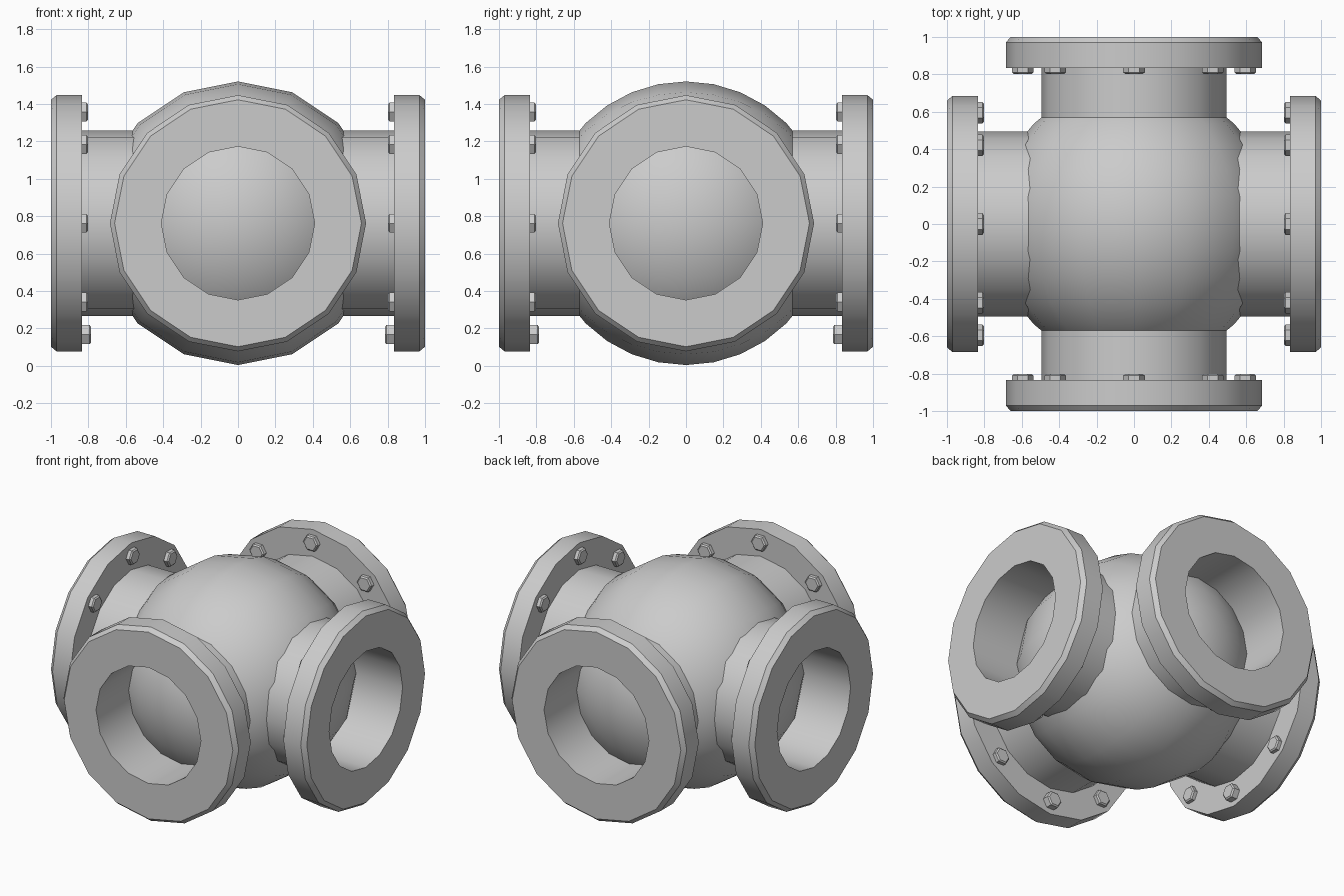
import bpy, bmesh, math
from mathutils import Matrix, Vector

if "Cube" in bpy.data.objects:
    bpy.data.objects.remove(bpy.data.objects["Cube"])

CZ = 0.762   # height of the pipe axes
SIDES = 16


def finish(bm, name, smooth=True):
    bmesh.ops.recalc_face_normals(bm, faces=bm.faces[:])
    me = bpy.data.meshes.new(name)
    bm.to_mesh(me)
    bm.free()
    ob = bpy.data.objects.new(name, me)
    bpy.context.collection.objects.link(ob)
    if smooth:
        bpy.ops.object.select_all(action='DESELECT')
        ob.select_set(True)
        bpy.context.view_layer.objects.active = ob
        bpy.ops.object.shade_smooth_by_angle(angle=math.radians(30))
    return ob


def lathe(bm, profile, sides, mat):
    """Revolve (radius, height) points around local z, closing the loop."""
    rings = []
    for r, h in profile:
        rings.append([bm.verts.new(mat @ Vector((r * math.cos(2 * math.pi * i / sides),
                                                 r * math.sin(2 * math.pi * i / sides), h)))
                      for i in range(sides)])
    for a, b in zip(rings, rings[1:] + rings[:1]):
        for i in range(sides):
            j = (i + 1) % sides
            bm.faces.new((a[i], a[j], b[j], b[i]))


# spherical body, poles along y
bm = bmesh.new()
bmesh.ops.create_uvsphere(bm, u_segments=16, v_segments=16, radius=0.758,
                          matrix=Matrix.Translation((0, 0, CZ)) @ Matrix.Rotation(math.pi / 2, 4, 'X'))
finish(bm, "valve_body")

# pipe stub with bored, chamfered flange
PIPE = [(0.41, 0.54), (0.41, 1.0), (0.66, 1.0), (0.685, 0.97),
        (0.685, 0.835), (0.495, 0.835), (0.495, 0.54)]

for name, turn in (("right", 0), ("back", 90), ("left", 180), ("front", 270)):
    # local z points out along the branch, local x is horizontal, local y vertical
    out = (Matrix.Translation((0, 0, CZ)) @ Matrix.Rotation(math.radians(turn + 90), 4, 'Z')
           @ Matrix.Rotation(math.pi / 2, 4, 'X'))
    bm = bmesh.new()
    lathe(bm, PIPE, SIDES, out)
    finish(bm, name + "_flanged_pipe")

    # eight hex bolt heads on the back of the flange, the lowest one longer
    bm = bmesh.new()
    for k in range(8):
        a = k * math.pi / 4
        low = 0.785 if k == 6 else 0.803
        at = out @ Matrix.Translation((0.595 * math.cos(a), 0.595 * math.sin(a), 0))
        head = [(0.058, 0.84), (0.058, low + 0.008), (0.048, low)]
        start = len(bm.verts)
        lathe(bm, head, 6, at)
        bm.verts.ensure_lookup_table()
        bm.faces.new(bm.verts[start + 12:start + 18])
    finish(bm, name + "_bolts", smooth=False)
